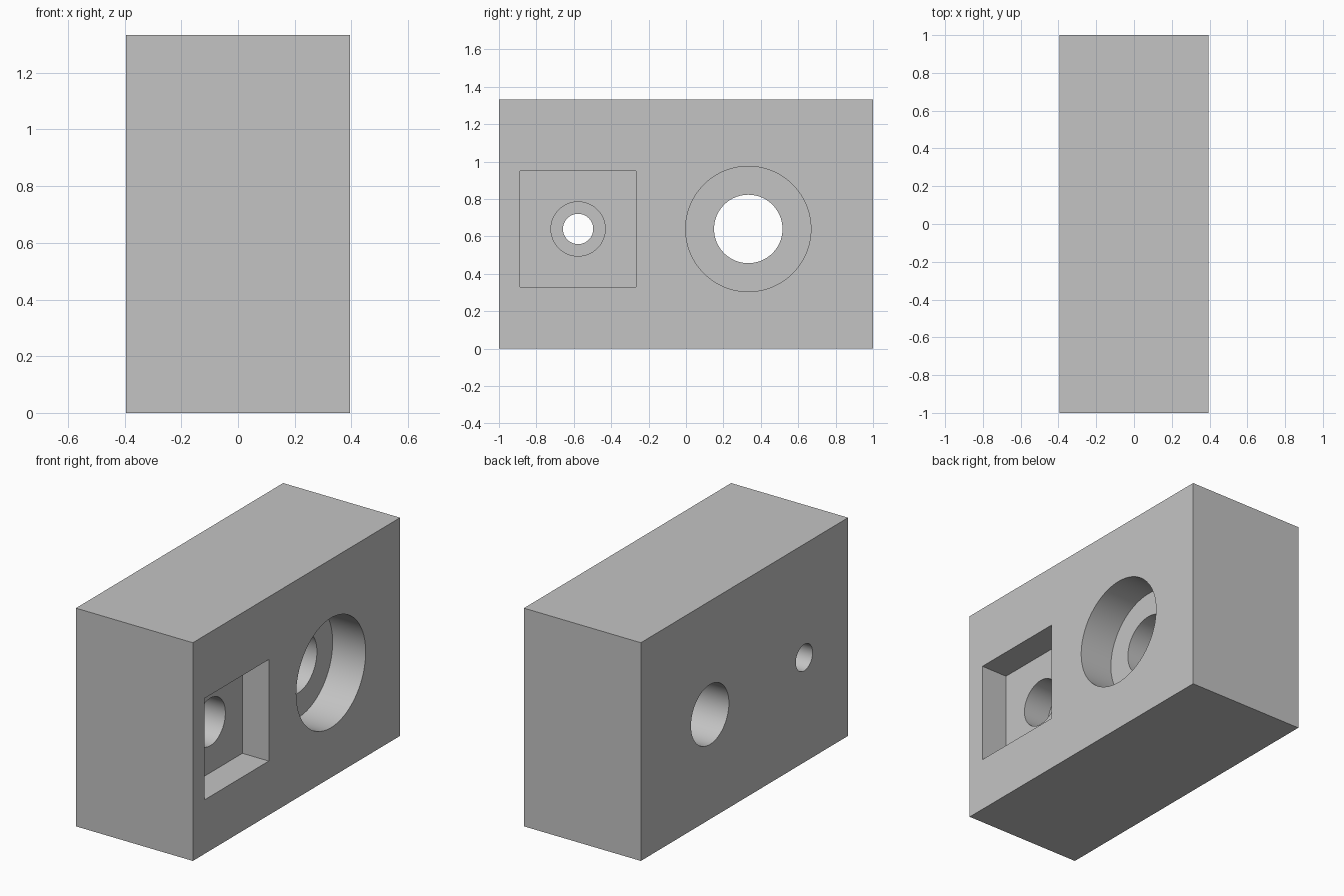
import bpy
import math

cube = bpy.data.objects.get("Cube")
if cube:
    bpy.data.objects.remove(cube, do_unlink=True)

WIDTH, LENGTH, HEIGHT = 0.79, 2.0, 1.333
FACE = WIDTH / 2          # recessed face of the block
AXIS_Z = 0.64             # height shared by all openings
OVERSHOOT = 0.1

grey = bpy.data.materials.new("plain grey")
grey.use_nodes = True
grey.diffuse_color = (0.55, 0.55, 0.55, 1)
grey.node_tree.nodes["Principled BSDF"].inputs["Base Color"].default_value = (0.55, 0.55, 0.55, 1)


def box(name, centre, size):
    bpy.ops.mesh.primitive_cube_add(size=1, location=centre)
    obj = bpy.context.object
    obj.name = name
    obj.scale = size
    bpy.ops.object.transform_apply(location=True, rotation=True, scale=True)
    obj.data.materials.append(grey)
    return obj


def cut(cutter):
    """Subtract a cutter from the block, then discard it."""
    cutter.hide_render = True
    mod = block.modifiers.new(cutter.name, 'BOOLEAN')
    mod.operation = 'DIFFERENCE'
    mod.solver = 'EXACT'
    mod.object = cutter
    bpy.context.view_layer.objects.active = block
    bpy.ops.object.modifier_apply(modifier=mod.name)
    bpy.data.objects.remove(cutter, do_unlink=True)


def bore(name, y, radius, depth):
    """Round hole along x, sunk to a depth from the recessed face."""
    length = depth + OVERSHOOT
    bpy.ops.mesh.primitive_cylinder_add(
        vertices=96, radius=radius, depth=length,
        location=(FACE - depth + length / 2, y, AXIS_Z),
        rotation=(0, math.pi / 2, 0))
    obj = bpy.context.object
    obj.name = name
    obj.data.materials.append(grey)
    cut(obj)


# Solid block
block = box("block", (0, 0, HEIGHT / 2), (WIDTH, LENGTH, HEIGHT))

# Square pocket with a stepped hole in its floor
POCKET_Y, POCKET_DEPTH, POCKET_SIDE = -0.577, 0.178, 0.62
pocket_length = POCKET_DEPTH + OVERSHOOT
cut(box("square_pocket", (FACE - POCKET_DEPTH + pocket_length / 2, POCKET_Y, AXIS_Z),
        (pocket_length, POCKET_SIDE, POCKET_SIDE)))
bore("small_counterbore", POCKET_Y, 0.145, POCKET_DEPTH * 2)
bore("small_through_hole", POCKET_Y, 0.081, WIDTH + OVERSHOOT)

# Large stepped hole
bore("large_counterbore", 0.333, 0.335, 0.223)
bore("large_through_hole", 0.333, 0.183, WIDTH + OVERSHOOT)

# Smooth walls, sharp rims
bpy.ops.object.select_all(action='DESELECT')
block.select_set(True)
bpy.context.view_layer.objects.active = block
bpy.ops.object.shade_smooth_by_angle(angle=math.radians(30))
